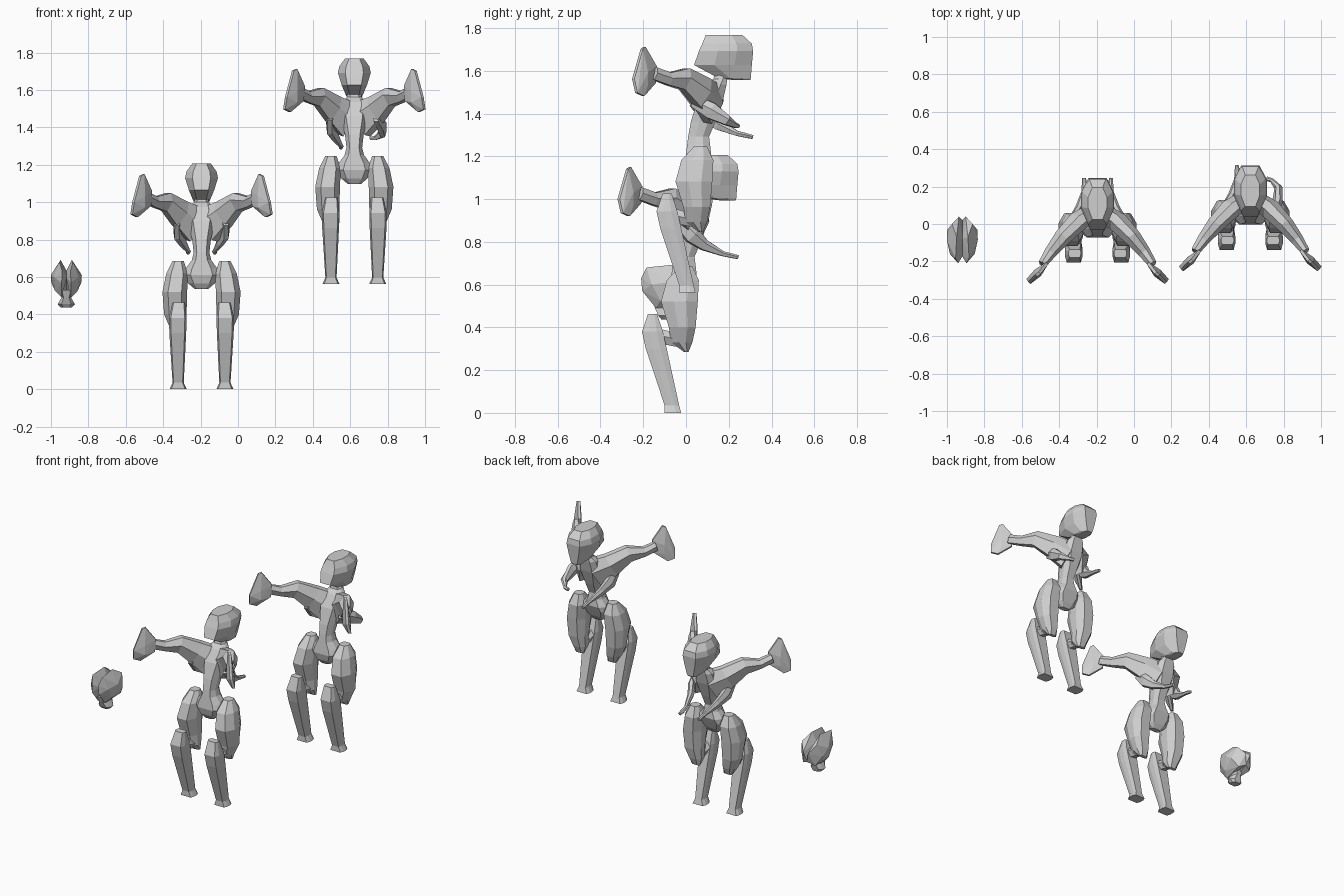
import bpy, bmesh
from mathutils import Vector

grey = bpy.data.materials.new("stone_grey")
grey.diffuse_color = (0.62, 0.62, 0.62, 1)


def finish(name, bm):
    bmesh.ops.recalc_face_normals(bm, faces=bm.faces[:])
    me = bpy.data.meshes.new(name)
    bm.to_mesh(me)
    bm.free()
    me.materials.append(grey)
    ob = bpy.data.objects.new(name, me)
    bpy.context.collection.objects.link(ob)


def skin(name, rings):
    """Bridge equal-sized rings of points and cap both ends."""
    bm = bmesh.new()
    rows = [[bm.verts.new(p) for p in r] for r in rings]
    n = len(rows[0])
    for a, b in zip(rows, rows[1:]):
        for i in range(n):
            j = (i + 1) % n
            bm.faces.new((a[i], a[j], b[j], b[i]))
    bm.faces.new(rows[0])
    bm.faces.new(rows[-1])
    finish(name, bm)


def loft(name, at, rows, cx=0.0, flat=0.55):
    """Stacked octagons: z, back y, front y, half width, optional centre x."""
    rings = []
    for z, y0, y1, hw, *c in rows:
        x, d = at.x + (c[0] if c else 0) * cx, y1 - y0
        side = [(flat * hw, y0), (hw, y0 + .35 * d), (hw, y0 + .7 * d), (flat * hw, y1)]
        pts = side + [(-u, v) for u, v in reversed(side)]
        rings.append([(x + u, at.y + v, at.z + z) for u, v in pts])
    skin(name, rings)


def limb(name, at, side, pts):
    """Six-sided limb along a path: x, y, z, half thickness, half height."""
    P = [Vector((p[0] * side, p[1], p[2])) for p in pts]
    rings = []
    for i, p in enumerate(P):
        t = (P[min(i + 1, len(P) - 1)] - P[max(i - 1, 0)]).normalized()
        u = t.cross(Vector((0, 0, 1))).normalized()
        v = u.cross(t)
        w, h = pts[i][3:]
        shape = [(1, .25), (.35, 1), (-.5, 1), (-1, .1), (-.5, -1), (.5, -.9)]
        rings.append([at + p + u * a * w + v * b * h for a, b in shape])
    skin(name, rings)


def hull(name, at, pts):
    bm = bmesh.new()
    for p in pts:
        bm.verts.new(at + Vector(p))
    r = bmesh.ops.convex_hull(bm, input=bm.verts[:])
    loose = [v for v in bm.verts if not v.link_faces]
    bmesh.ops.delete(bm, geom=loose, context='VERTS')
    finish(name, bm)


HEAD = [(.994, .16, .232, .03), (1.003, .085, .235, .042), (1.065, -.03, .24, .068),
        (1.13, -.008, .246, .088), (1.165, .008, .24, .08), (1.206, .025, .195, .05)]
TORSO = [(.535, -.04, -.005, .035), (.565, -.06, .015, .07), (.61, -.072, .035, .098),
         (.645, -.068, .05, .085), (.69, -.063, .045, .052), (.73, -.058, .04, .042),
         (.80, -.045, .07, .05), (.90, -.015, .105, .075), (.975, .03, .122, .062),
         (1.0, .06, .125, .04), (1.04, .07, .13, .032)]
THIGH = [(.685, -.03, .03, .03, .125), (.62, -.09, .06, .058, .13),
         (.52, -.117, .055, .066, .143), (.40, -.08, .045, .06, .14),
         (.33, -.07, .03, .045, .125), (.285, -.01, .012, .03, .12)]
SHIN = [(.463, -.178, -.135, .034, .122), (.38, -.206, -.108, .047, .127),
        (.30, -.188, -.09, .045, .127), (.035, -.10, -.032, .03, .125),
        (0, -.10, -.023, .046, .125)]
KNEE = [(.125, -.02, .335, .036, .03), (.125, -.15, .365, .036, .035)]
LONG_ARM = [(.03, .06, .875, .05, .10), (.115, .005, .935, .055, .075),
            (.19, -.075, 1.0, .046, .052), (.25, -.15, 1.0, .034, .03),
            (.295, -.215, 1.025, .024, .03)]
SMALL_ARM = [(.13, -.03, .895, .022, .03), (.125, .03, .83, .026, .04),
             (.10, .085, .785, .02, .026), (.075, .17, .745, .012, .012),
             (.07, .215, .735, .014, .011), (.072, .245, .728, .01, .009)]
BENT_ARM = [(.12, -.03, .895, .022, .03), (.145, .05, .85, .028, .04),
            (.15, .125, .805, .022, .024), (.115, .165, .782, .012, .012),
            (.085, .175, .78, .012, .01)]
PADDLE = [(.27, -.21, 1.06), (.31, -.262, 1.15), (.328, -.275, 1.14), (.365, -.315, 1.0),
          (.375, -.30, .935), (.345, -.268, .92), (.275, -.215, .98)]


def figure(tag, at, right_small_arm):
    loft(tag + "_head", at, HEAD)
    loft(tag + "_torso", at, TORSO, flat=.6)
    for s, lr in ((-1, "left"), (1, "right")):
        n = tag + "_" + lr + "_"
        loft(n + "thigh", at, THIGH, s)
        loft(n + "shin", at, SHIN, s, flat=.8)
        limb(n + "knee", at, s, KNEE)
        limb(n + "long_arm", at, s, LONG_ARM)
        limb(n + "small_arm", at, s, right_small_arm if s > 0 else SMALL_ARM)
        # paddle hand: thin rim with a thicker middle
        across = Vector((.72, .69, 0))
        pts = [Vector(p) + across * k for p in PADDLE for k in (-.008, .008)]
        pts += [Vector((.32, -.262, z)) + across * k for z in (1.03, .97) for k in (-.024, .024)]
        hull(n + "hand", at, [(p.x * s, p.y, p.z) for p in pts])


figure("lower", Vector((-.195, 0, 0)), SMALL_ARM)
figure("upper", Vector((.622, .068, .562)), BENT_ARM)

# separate small head: two lobes with a groove, and a flared neck below
bud = Vector((-.918, 0, 0))
LOBE = [(.03, -.07, .692), (.036, -.185, .68), (.022, -.21, .63), (.025, -.205, .57),
        (.066, -.16, .60), (.083, -.085, .61), (.08, -.03, .57), (.06, -.12, .525),
        (.025, -.14, .49), (.018, .04, .60), (.055, 0, .65), (-.002, -.08, .63),
        (-.002, -.17, .60), (-.002, .02, .53), (.045, 0, .51)]
for s, lr in ((-1, "left"), (1, "right")):
    hull("bud_lobe_" + lr, bud, [(x * s, y, z) for x, y, z in LOBE])
loft("bud_neck", bud, [(.437, -.115, -.065, .03), (.455, -.13, -.06, .046),
                       (.49, -.145, -.05, .026), (.53, -.16, -.04, .045)])
